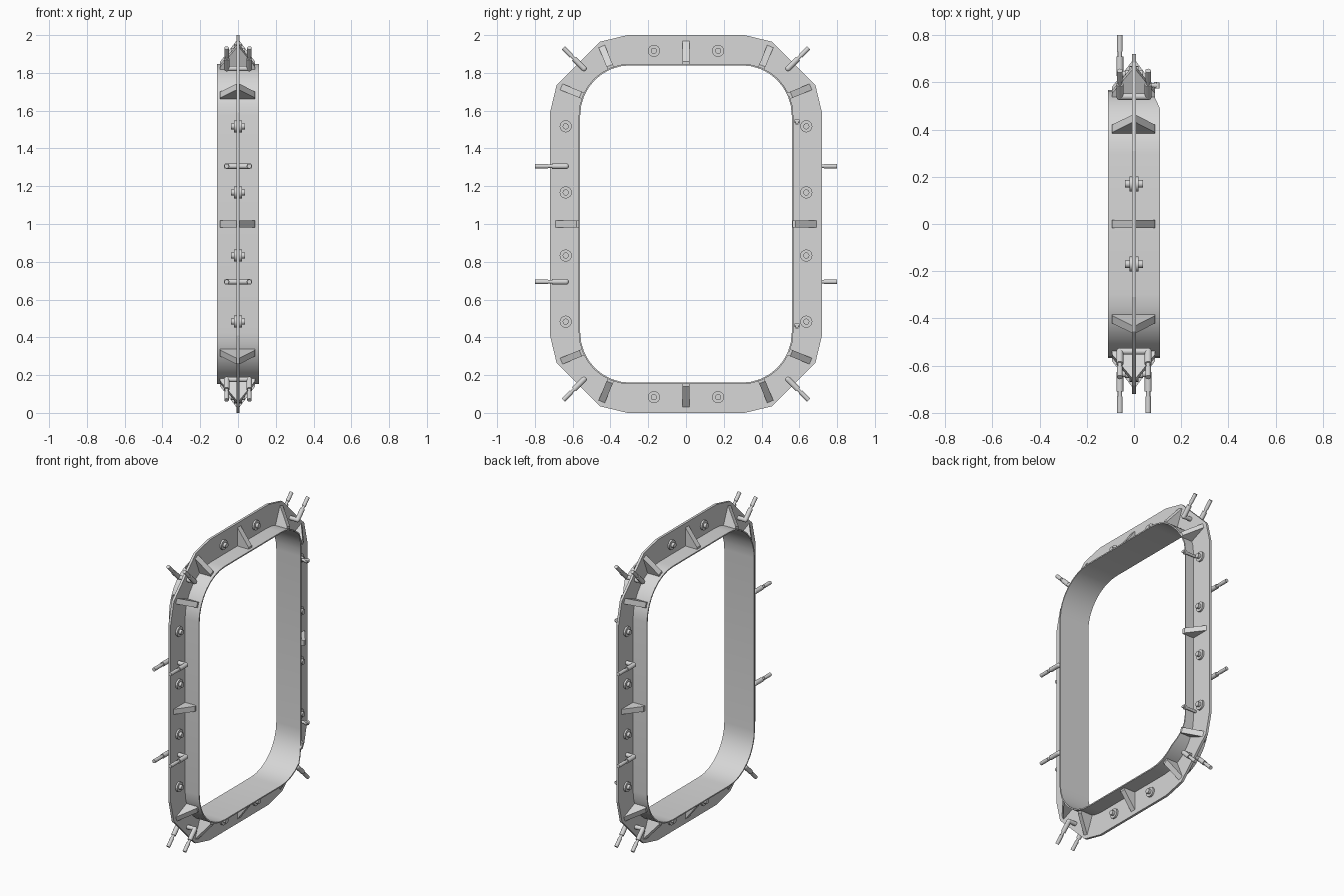
import bpy, bmesh, math
from mathutils import Matrix, Vector

cube = bpy.data.objects.get("Cube")
if cube:
    bpy.data.objects.remove(cube)

steel = bpy.data.materials.new("plain_grey_steel")
steel.use_nodes = True
GREY = (0.68, 0.68, 0.68, 1)
steel.diffuse_color = GREY
steel.node_tree.nodes["Principled BSDF"].inputs["Base Color"].default_value = GREY

MID = 1.0                       # height of the frame's centre
CY, CZ, R = 0.295, 0.575, 0.265  # corner arc centre (from the middle) and radius
WALL = 0.008


def finish(name, bm, smooth=True):
    bmesh.ops.recalc_face_normals(bm, faces=bm.faces)
    mesh = bpy.data.meshes.new(name)
    bm.to_mesh(mesh)
    bm.free()
    mesh.materials.append(steel)
    obj = bpy.data.objects.new(name, mesh)
    bpy.context.collection.objects.link(obj)
    if smooth:
        bpy.ops.object.select_all(action='DESELECT')
        obj.select_set(True)
        bpy.context.view_layer.objects.active = obj
        bpy.ops.object.shade_smooth_by_angle(angle=math.radians(35))


def at(x, y, z):
    """Point given relative to the frame's centre."""
    return Vector((x, y, z + MID))


def loop_from_quarter(quarter):
    """Mirror a quarter outline (top to side) into a closed loop."""
    back = quarter[::-1]
    return (quarter + [(y, -z) for y, z in back]
            + [(-y, -z) for y, z in quarter] + [(-y, z) for y, z in back])


def arc_loop(radius, steps=8):
    angles = [math.pi / 2 * (1 - i / steps) for i in range(steps + 1)]
    return loop_from_quarter([(CY + radius * math.cos(a), CZ + radius * math.sin(a))
                              for a in angles])


def rod(bm, start, end, radius, sides=12):
    """Add a capped cylinder between two points."""
    axis = end - start
    matrix = axis.to_track_quat('Z', 'Y').to_matrix().to_4x4()
    matrix.translation = (start + end) / 2
    bmesh.ops.create_cone(bm, cap_ends=True, segments=sides, radius1=radius,
                          radius2=radius, depth=axis.length, matrix=matrix)


# Inner collar: a band whose edge is trimmed along the back on one side
def collar_edge(y):
    return 0.11 - 0.04 * min(max((y - 0.49) / 0.07, 0), 1)


bm = bmesh.new()
inner, outer = arc_loop(R), arc_loop(R + WALL)
rings = []
for (yi, zi), (yo, zo) in zip(inner, outer):
    edge = collar_edge(yi)
    rings.append([bm.verts.new(at(x, y, z)) for x, y, z in
                  ((-0.11, yi, zi), (edge, yi, zi), (edge, yo, zo), (-0.11, yo, zo))])
for i, ring in enumerate(rings):
    following = rings[(i + 1) % len(rings)]
    for k in range(4):
        j = (k + 1) % 4
        bm.faces.new((ring[k], ring[j], following[j], following[k]))
finish("inner_collar", bm)

# Flat web plate with chamfered corners
bm = bmesh.new()
rim = loop_from_quarter([(0.31, 1.0), (0.455, 0.965), (0.685, 0.735), (0.72, 0.59)])
edges = []
for outline in (rim, arc_loop(R + WALL / 2)):
    verts = [bm.verts.new(at(-0.008, y, z)) for y, z in outline]
    edges += [bm.edges.new((v, verts[i - 1])) for i, v in enumerate(verts)]
bmesh.ops.triangle_fill(bm, use_beauty=True, use_dissolve=False, edges=edges)
extruded = bmesh.ops.extrude_face_region(bm, geom=bm.faces[:])["geom"]
bmesh.ops.translate(bm, vec=(0.016, 0, 0),
                    verts=[g for g in extruded if isinstance(g, bmesh.types.BMVert)])
finish("web_plate", bm, smooth=False)


# Triangular gussets standing on the collar
def gusset(name, y, z, angle):
    bm = bmesh.new()
    out = Vector((0, math.cos(angle), math.sin(angle)))
    side = Vector((0, -out.z, out.y)) * 0.0175
    base = at(0, y, z)
    profile = [(-0.094, 0.004), (0.09, 0.004), (0.09, 0.02), (0.008, 0.13),
               (-0.008, 0.13), (-0.094, 0.02)]
    for s in (-1, 1):
        for x, h in profile:
            bm.verts.new(base + Vector((x, 0, 0)) + out * h + side * s)
    bmesh.ops.convex_hull(bm, input=bm.verts[:])
    finish(name, bm, smooth=False)


for sign, label in ((1, "upper"), (-1, "lower")):
    gusset(label + "_middle_gusset", 0, sign * (CZ + R), sign * math.pi / 2)
for sy, end in ((1, "back"), (-1, "front")):
    gusset(end + "_middle_gusset", sy * (CY + R), 0, 0 if sy > 0 else math.pi)
    for sz, level in ((1, "upper"), (-1, "lower")):
        for a in (math.pi / 8, math.pi * 3 / 8):
            c, s = math.cos(a), math.sin(a)
            gusset(f"{end}_{level}_corner_gusset", sy * (CY + R * c), sz * (CZ + R * s),
                   math.atan2(sz * s, sy * c))

# Bolts through the web: wide washer and centre stud
bolt_spots = [(sy * y, sz * z) for sy in (1, -1) for sz in (1, -1)
              for y, z in ((0.17, 0.917), (0.637, 0.517), (0.637, 0.167))]
for y, z in bolt_spots:
    bm = bmesh.new()
    for half, radius in ((0.02, 0.032), (0.038, 0.016)):
        rod(bm, at(-half, y, z), at(half, y, z), radius, 16)
    finish("web_bolt", bm)


# Bent pins: a crossbar through the web with arms pointing outwards
def bent_pin(name, y, z, angle, length, arms):
    bm = bmesh.new()
    out = Vector((0, math.cos(angle), math.sin(angle)))
    reach = 0.06
    right = reach if 1 in arms else 0.006
    rod(bm, at(-reach, y, z), at(right, y, z), 0.014)
    for arm in arms:
        foot = at(arm * reach, y, z)
        bmesh.ops.create_uvsphere(bm, u_segments=12, v_segments=8, radius=0.015,
                                  matrix=Matrix.Translation(foot))
        rod(bm, foot, foot + out * 0.075, 0.015)
        rod(bm, foot + out * 0.075, foot + out * 0.095, 0.009)
        rod(bm, foot + out * 0.095, foot + out * length, 0.012)
    finish(name, bm)


for sy, end in ((1, "back"), (-1, "front")):
    for sz, level in ((1, "upper"), (-1, "lower")):
        bent_pin(f"{end}_{level}_side_pin", sy * 0.635, sz * 0.306,
                 0 if sy > 0 else math.pi, 0.165, (-1,) if sy > 0 else (-1, 1))
        bent_pin(f"{end}_{level}_corner_pin", sy * 0.54, sz * 0.823,
                 math.atan2(sz, sy), 0.155, (-1, 1))

# Small latch pegs beside the trimmed collar edge
for sz, level in ((1, "upper"), (-1, "lower")):
    bm = bmesh.new()
    y, z = 0.588, sz * 0.54
    rod(bm, at(0, y, z), at(0.108, y, z), 0.009)
    rod(bm, at(0.085, y, z), at(0.098, y, z), 0.014)
    rod(bm, at(0.1, y - 0.014, z + 0.006), at(0.1, y + 0.012, z + 0.006), 0.008)
    finish(level + "_latch_peg", bm)
